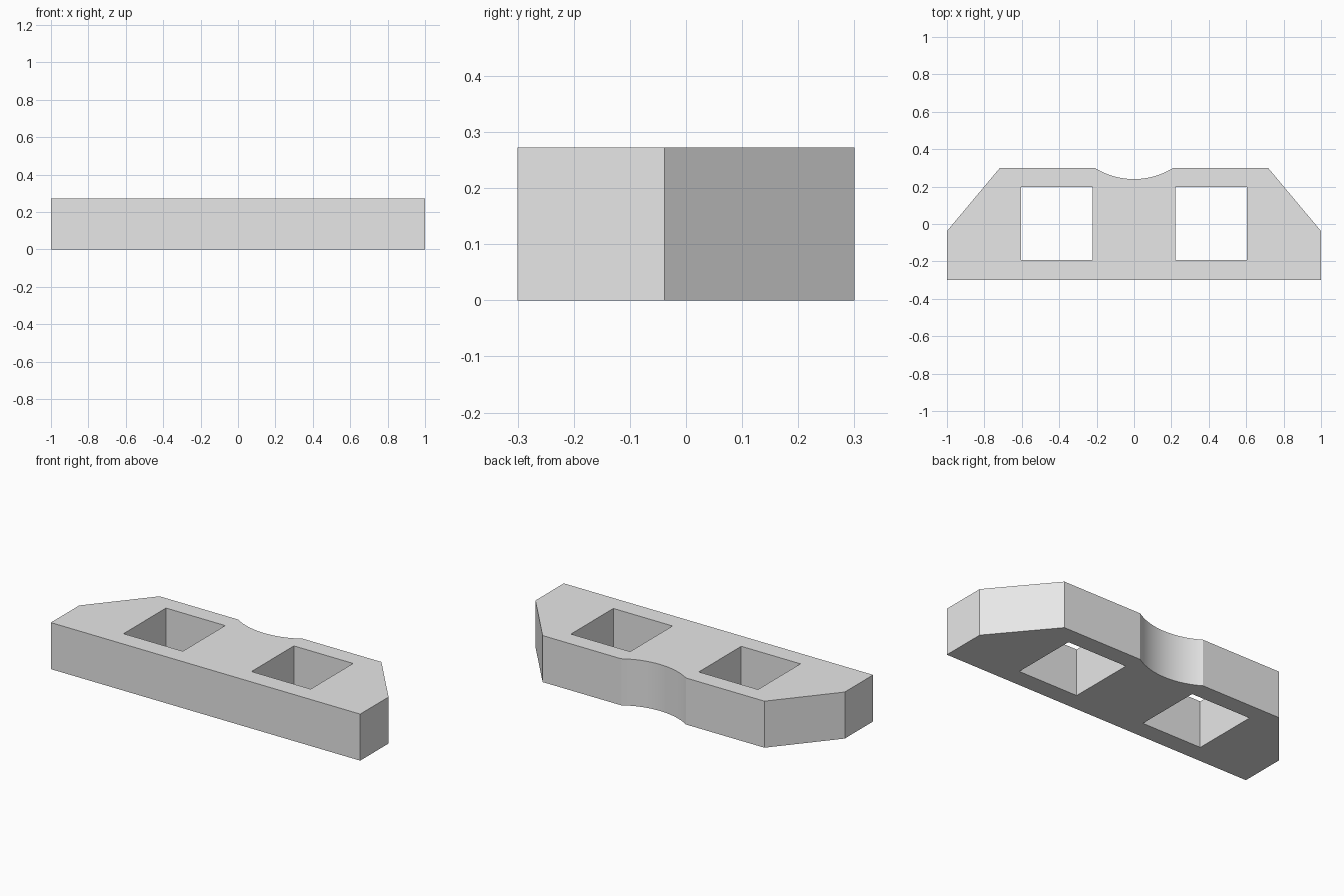
import bpy, bmesh, math

cube = bpy.data.objects.get("Cube")
if cube:
    bpy.data.objects.remove(cube, do_unlink=True)

HEIGHT = 0.272
BACK = 0.3


def make_material(name, rgb):
    mat = bpy.data.materials.new(name)
    mat.use_nodes = True
    mat.diffuse_color = (*rgb, 1)
    bsdf = next(n for n in mat.node_tree.nodes if n.type == 'BSDF_PRINCIPLED')
    bsdf.inputs["Base Color"].default_value = (*rgb, 1)
    return mat


def extrude_profile(name, points, z0, z1):
    """Closed prism from a plan outline."""
    bm = bmesh.new()
    face = bm.faces.new([bm.verts.new((x, y, z0)) for x, y in points])
    top = bmesh.ops.extrude_face_region(bm, geom=[face])["geom"]
    bmesh.ops.translate(bm, vec=(0, 0, z1 - z0),
                        verts=[g for g in top if isinstance(g, bmesh.types.BMVert)])
    bmesh.ops.recalc_face_normals(bm, faces=bm.faces)
    mesh = bpy.data.meshes.new(name)
    bm.to_mesh(mesh)
    bm.free()
    obj = bpy.data.objects.new(name, mesh)
    bpy.context.collection.objects.link(obj)
    return obj


# Right half of the outline, mirrored to the other side
half = [(1, -BACK), (1, -0.038), (0.717, BACK)]

# Shallow circular scoop in the back edge
half_width, depth, steps = 0.21, 0.06, 32
radius = (half_width ** 2 + depth ** 2) / (2 * depth)
centre_y = BACK - depth + radius
sweep = math.asin(half_width / radius)
angles = [sweep * (1 - 2 * i / steps) for i in range(steps + 1)]
scoop = [(radius * math.sin(a), centre_y - radius * math.cos(a)) for a in angles]

outline = half + scoop + [(-x, y) for x, y in reversed(half)]
body = extrude_profile("block_body", outline, 0, HEIGHT)
body.data.materials.append(make_material("light grey", (0.8, 0.8, 0.8)))

# Two square openings through the block
for side, label in ((1, "left"), (-1, "right")):
    inner, outer, front, rear = side * 0.222, side * 0.605, -0.193, 0.199
    cutter = extrude_profile(label + "_opening_cutter",
                             [(inner, front), (outer, front), (outer, rear), (inner, rear)],
                             -0.1, HEIGHT + 0.1)
    cutter.hide_render = True
    cutter.hide_viewport = True
    cut = body.modifiers.new(label + "_opening", 'BOOLEAN')
    cut.operation = 'DIFFERENCE'
    cut.solver = 'EXACT'
    cut.object = cutter

# Smooth scoop, crisp corners
bpy.ops.object.select_all(action='DESELECT')
body.select_set(True)
bpy.context.view_layer.objects.active = body
bpy.ops.object.shade_smooth_by_angle(angle=math.radians(25))
